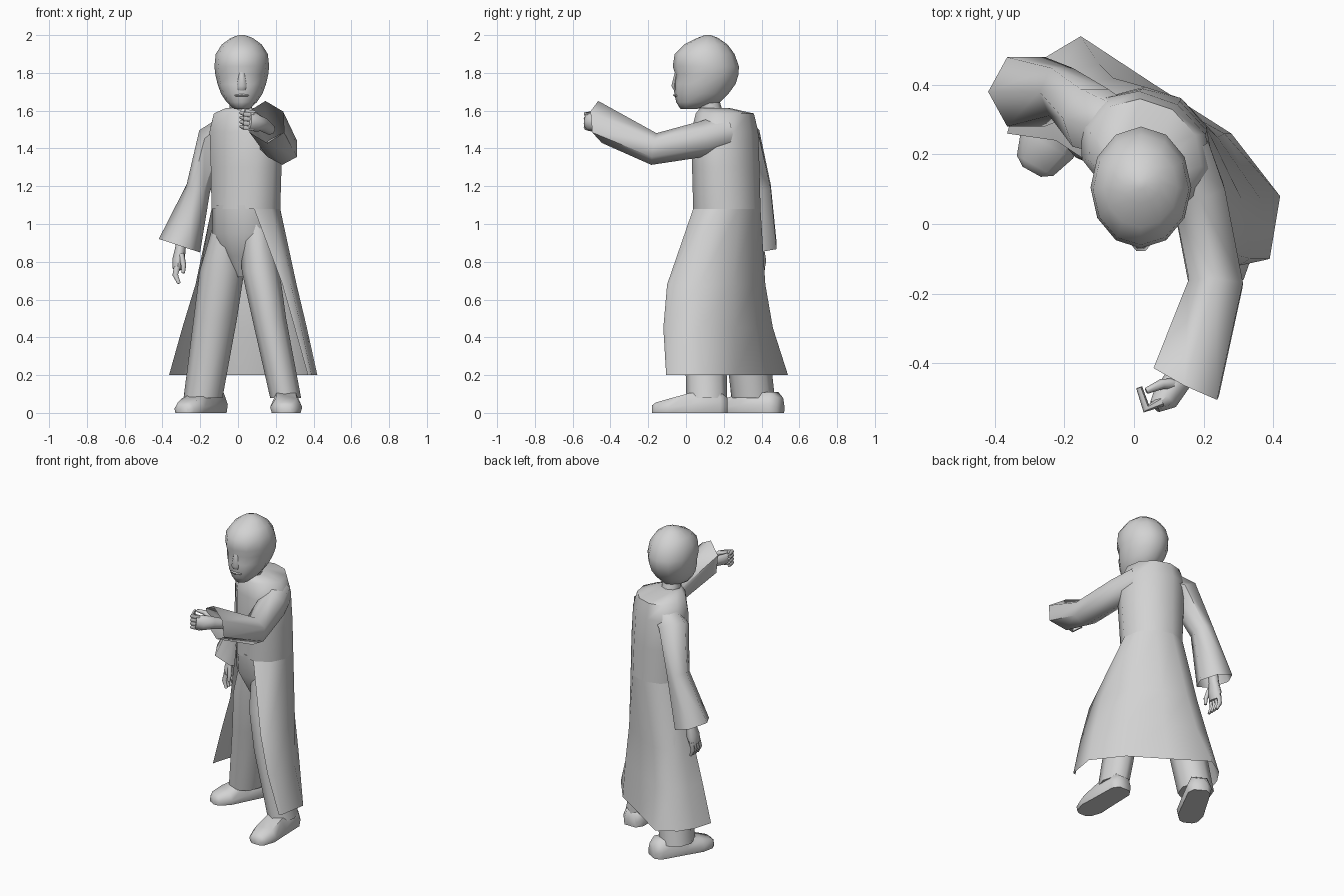
import bpy
import bmesh
from math import sin, cos, pi, radians
from mathutils import Vector

default_cube = bpy.data.objects.get("Cube")
if default_cube:
    bpy.data.objects.remove(default_cube, do_unlink=True)

# One plain grey for the whole figure
grey = bpy.data.materials.new("plain grey")
grey.use_nodes = True
grey.diffuse_color = (0.65, 0.65, 0.65, 1)
grey.node_tree.nodes["Principled BSDF"].inputs["Base Color"].default_value = grey.diffuse_color


def loft(name, rings, cap_first=True, cap_last=True, open_front=False):
    """Skin a list of point rings, with optional end caps or a gap down the front."""
    mesh = bpy.data.meshes.new(name)
    shape = bmesh.new()
    rows = [[shape.verts.new(point) for point in ring] for ring in rings]
    count = len(rows[0])
    for lower, upper in zip(rows, rows[1:]):
        for column in range(count - 1 if open_front else count):
            following = (column + 1) % count
            shape.faces.new((lower[column], lower[following], upper[following], upper[column]))
    if cap_first:
        shape.faces.new(rows[0][::-1])
    if cap_last:
        shape.faces.new(rows[-1])
    bmesh.ops.recalc_face_normals(shape, faces=shape.faces)
    shape.to_mesh(mesh)
    shape.free()
    mesh.materials.append(grey)
    part = bpy.data.objects.new(name, mesh)
    bpy.context.collection.objects.link(part)
    bpy.ops.object.select_all(action="DESELECT")
    part.select_set(True)
    bpy.context.view_layer.objects.active = part
    bpy.ops.object.shade_smooth_by_angle(angle=radians(62))
    return part


def tube(name, stations, sides=8, level=False, phase=0, end_facing=None, **options):
    """Loft ellipses along a path; each station is x, y, z, width, depth."""
    centres = [Vector(station[:3]) for station in stations]
    overall = (centres[-1] - centres[0]).normalized()
    reference = Vector((0, 1, 0)) if abs(overall.z) > 0.7 else Vector((0, 0, 1))
    last = len(centres) - 1
    rings = []
    for index, station in enumerate(stations):
        along = (centres[min(index + 1, last)] - centres[max(index - 1, 0)]).normalized()
        if level:
            along = Vector((0, 0, 1))
        elif end_facing and index == last:
            along = Vector(end_facing).normalized()
        across = along.cross(reference).normalized()
        upward = across.cross(along)
        width, depth = station[3:]
        angles = [phase + 2 * pi * step / sides for step in range(sides)]
        rings.append([centres[index] + across * width * cos(angle)
                      + upward * depth * sin(angle) for angle in angles])
    return loft(name, rings, **options)


# The body is turned to its own right
turn = radians(33)
leftward = Vector((cos(turn), -sin(turn), 0))
forward = Vector((-sin(turn), -cos(turn), 0))


def body_ring(x, y, z, half_width, half_depth, angles):
    return [Vector((x, y, z)) + leftward * half_width * sin(angle)
            + forward * half_depth * cos(angle) for angle in angles]


# Long coat: skirt open at the front, closed chest and shoulders
coat_angles = [radians(45 + 270 * column / 8) for column in range(9)]
chest_angles = coat_angles + [2 * pi]
waist = (.04, .215, 1.08, .19, .175)
skirt_lines = {
    .2: [(.37, -.105), (.39, -.1), (.42, .08), (.28, .26), (.06, .4),
         (-.153, .54), (-.27, .47), (-.33, .38), (-.365, .26)],
    .45: [(.3, -.12), (.335, -.1), (.365, .07), (.26, .26), (.075, .37),
          (-.1, .46), (-.21, .435), (-.27, .36), (-.295, .25)],
    .68: [(.235, -.1), (.28, -.085), (.31, .07), (.24, .25), (.08, .36),
          (-.06, .42), (-.16, .4), (-.21, .33), (-.225, .24)]}
skirt_rings = [[Vector((x, y, z)) for x, y in line] for z, line in skirt_lines.items()]
loft("coat_skirt", skirt_rings + [body_ring(*waist, coat_angles)],
     cap_first=False, cap_last=False, open_front=True)
loft("coat_chest", [body_ring(*section, chest_angles) for section in (
    waist, (.04, .21, 1.3, .2, .17), (.035, .205, 1.49, .205, .165),
    (.03, .205, 1.585, .17, .148), (.015, .15, 1.615, .08, .075))], cap_first=False)

# Trousers: hips and two legs
full_turn = [2 * pi * step / 12 for step in range(12)]
loft("trouser_hips", [body_ring(*section, full_turn) for section in (
    (.035, .212, 1.1, .17, .165), (.03, .21, .95, .175, .15),
    (.025, .215, .83, .12, .09), (.025, .215, .72, .03, .03))], cap_last=False)
tube("left_trouser_leg", [
    (.095, .16, 1, .08, .1), (.12, .13, .75, .1, .12),
    (.165, .1, .5, .09, .11), (.252, .11, .08, .082, .108)],
    level=True, cap_first=False)
tube("right_trouser_leg", [
    (-.05, .25, 1, .08, .1), (-.085, .28, .75, .118, .125),
    (-.12, .31, .5, .115, .115), (-.185, .355, .08, .103, .115)],
    level=True, cap_first=False)


# Shoes with flat soles
def shoe(name, heel, angle):
    ahead = Vector((-sin(angle), -cos(angle), 0))
    side = Vector((cos(angle), -sin(angle), 0))
    outline = [(-.9, 0), (-1, .4), (-.65, 1), (.65, 1), (1, .4), (.9, 0)]
    rings = []
    for distance, half_width, height in (
            (0, .045, .08), (.04, .075, .11), (.2, .08, .105),
            (.31, .085, .075), (.38, .06, .055), (.4, .03, .04)):
        rings.append([Vector(heel) + ahead * distance + side * half_width * across
                      + Vector((0, 0, height * up)) for across, up in outline])
    loft(name, rings)


shoe("left_shoe", (.255, .22, 0), 0)
shoe("right_shoe", (-.1, .5, 0), radians(29))

# Wide six-sided sleeves, open at both ends
tube("left_sleeve", [
    (.13, .21, 1.485, .1, .095), (.185, .09, 1.45, .088, .095),
    (.235, -.17, 1.397, .09, .085), (.15, -.455, 1.54, .118, .112)],
    sides=6, phase=pi / 2, end_facing=(-.45, -.9, -.1),
    cap_first=False, cap_last=False)
tube("right_sleeve", [
    (-.05, .27, 1.5, .08, .085), (-.125, .305, 1.455, .09, .1),
    (-.21, .38, 1.19, .065, .08), (-.31, .38, .885, .115, .115)],
    sides=6, cap_first=False, cap_last=False)

# Raised left hand with fingers curled inward
tube("left_hand", [
    (.17, -.36, 1.5, .03, .03), (.125, -.45, 1.53, .04, .04),
    (.09, -.5, 1.54, .04, .05), (.06, -.525, 1.545, .02, .045)])
for finger in range(4):
    height = 1.505 + finger * .024
    tube(f"left_finger_{finger}", [
        (.08, -.51, height, .015, .014), (.035, -.53, height + .005, .014, .013),
        (.015, -.47, height + .012, .009, .009)], sides=6)
tube("left_thumb", [(.12, -.46, 1.555, .016, .016), (.08, -.46, 1.59, .015, .015),
                    (.035, -.48, 1.6, .009, .009)], sides=6)

# Hanging right hand
tube("right_hand", [
    (-.29, .38, .98, .03, .032), (-.305, .38, .87, .028, .034),
    (-.315, .375, .81, .033, .05), (-.322, .37, .76, .024, .046)])
for finger in range(4):
    depth = .335 + finger * .024
    tube(f"right_finger_{finger}", [
        (-.322, depth, .775, .017, .014), (-.332, depth - .005, .73, .015, .013),
        (-.312, depth - .01, .685, .009, .009)], sides=6)
tube("right_thumb", [(-.3, .345, .84, .016, .016), (-.288, .325, .78, .014, .014),
                     (-.29, .32, .74, .009, .009)], sides=6)

# Neck and head, narrowing to the chin
tube("neck", [(.015, .14, 1.58, .06, .06), (.015, .115, 1.66, .06, .06)],
     level=True, cap_first=False, cap_last=False)
head_rings = []
for z, half_width, front, back in (
        (1.61, .042, -.03, .06), (1.645, .08, -.052, .18), (1.69, .11, -.062, .225),
        (1.74, .128, -.064, .262), (1.79, .14, -.056, .278), (1.835, .145, -.07, .28),
        (1.9, .138, -.06, .257), (1.95, .106, -.01, .22), (1.985, .058, .06, .17),
        (2, .015, .1, .13)):
    middle, reach = (front + back) / 2, (back - front) / 2
    head_rings.append([Vector((.02 + half_width * sin(angle), middle - reach * cos(angle), z))
                       for angle in full_turn])
loft("head", head_rings)

# Nose and lips
tube("nose", [(.02, -.05, 1.81, .012, .008), (.02, -.062, 1.73, .026, .018),
              (.02, -.055, 1.71, .02, .01)], sides=6)
tube("lips", [(-.018, -.05, 1.68, .005, .004), (.02, -.06, 1.682, .008, .008),
              (.058, -.05, 1.68, .005, .004)], sides=6)
